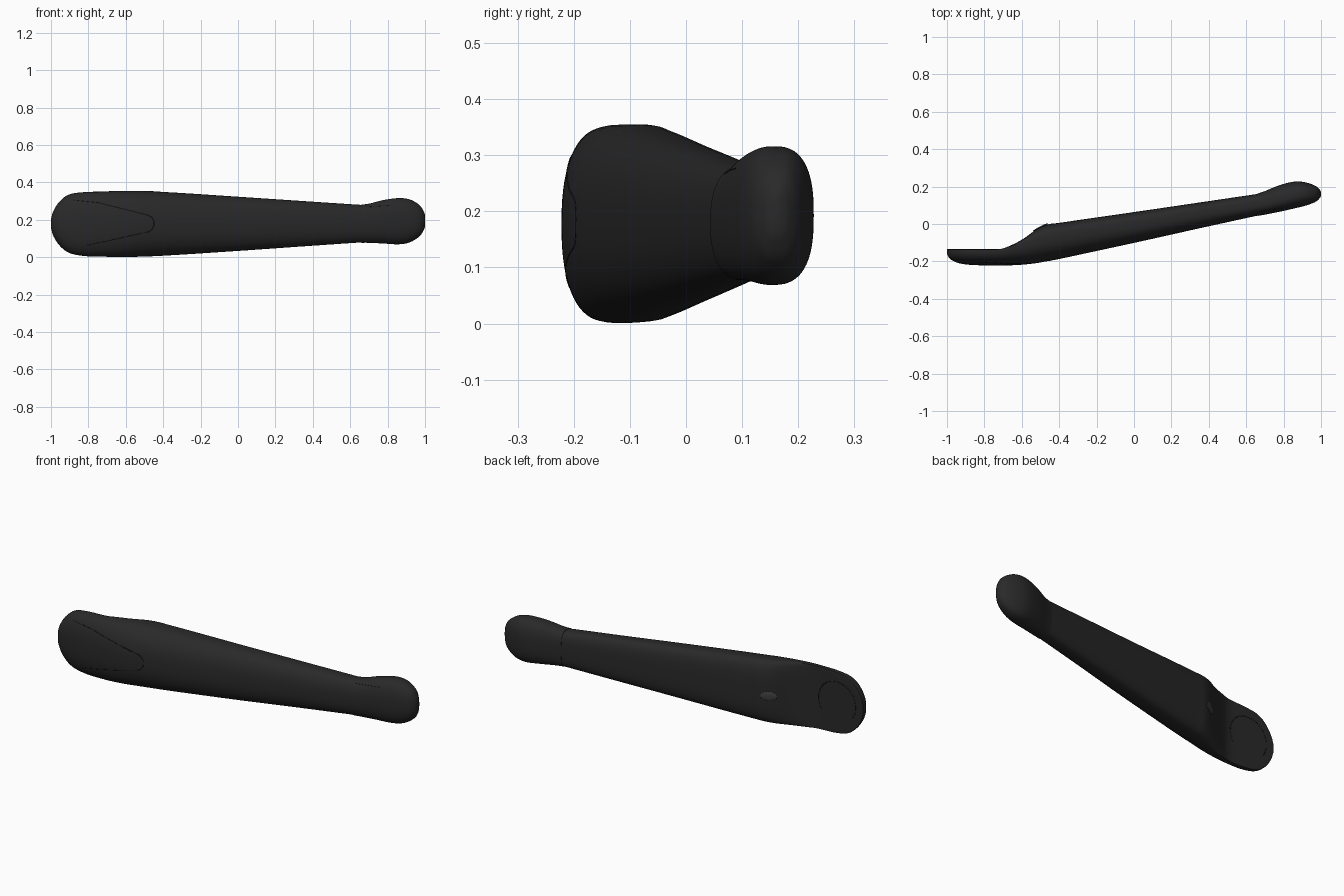
import bpy, math
from mathutils import Vector

if "Cube" in bpy.data.objects:
    bpy.data.objects.remove(bpy.data.objects["Cube"])


def material(name, v):
    m = bpy.data.materials.new(name)
    m.diffuse_color = (v, v, v, 1)
    m.use_nodes = True
    m.node_tree.nodes["Principled BSDF"].inputs["Base Color"].default_value = m.diffuse_color
    return m


rubber = material("dark_rubber", 0.022)
seam_mat = material("seam", 0.012)
light_mat = material("slot", 0.05)


def spline(rows, steps):
    """Catmull-Rom through all columns of the station rows."""
    out = []
    for i in range(len(rows) - 1):
        quad = [rows[max(i - 1, 0)], rows[i], rows[i + 1], rows[min(i + 2, len(rows) - 1)]]
        for s in range(steps):
            t = s / steps
            out.append([0.5 * (2 * b + (c - a) * t + (2 * a - 5 * b + 4 * c - d) * t * t
                               + (3 * b - a - 3 * c + d) * t ** 3) for a, b, c, d in zip(*quad)])
    return out + [list(rows[-1])]


def loft(name, rows, n=64, steps=6):
    """Rows: x, front y, back y, widest y, low z, high z, back squareness."""
    verts, faces = [], []
    rings = spline(rows, steps)
    for x, yf, yb, yw, z0, z1, sq in rings:
        for k in range(n):
            a = 2 * math.pi * k / n
            c, s = math.cos(a), math.sin(a)
            p = sq if s > 0 else 2.4
            z = (z0 + z1) / 2 + (z1 - z0) / 2 * math.copysign(abs(c) ** (2 / p), c)
            y = yw + (yb - yw if s > 0 else yw - yf) * math.copysign(abs(s) ** (2 / p), s)
            verts.append((x, y, z))
    for r in range(len(rings) - 1):
        for k in range(n):
            j = (k + 1) % n
            faces.append((r * n + k, r * n + j, (r + 1) * n + j, (r + 1) * n + k))
    faces.append(tuple(reversed(range(n))))
    faces.append(tuple(range((len(rings) - 1) * n, len(rings) * n)))
    me = bpy.data.meshes.new(name)
    me.from_pydata(verts, [], faces)
    me.materials.append(rubber)
    ob = bpy.data.objects.new(name, me)
    bpy.context.collection.objects.link(ob)
    bpy.context.view_layer.objects.active = ob
    ob.select_set(True)
    bpy.ops.object.mode_set(mode='EDIT')
    bpy.ops.mesh.select_all(action='SELECT')
    bpy.ops.mesh.normals_make_consistent(inside=False)
    bpy.ops.object.mode_set(mode='OBJECT')
    bpy.ops.object.shade_smooth_by_angle(angle=math.radians(40))
    ob.select_set(False)
    return ob


# Tapered arm with the flat round pad at its left end
arm = loft("arm", [
    (-1.00, -0.160, -0.135, -0.140, 0.155, 0.205, 6),
    (-0.985, -0.185, -0.135, -0.142, 0.109, 0.251, 7),
    (-0.95, -0.205, -0.135, -0.142, 0.058, 0.302, 8),
    (-0.90, -0.216, -0.135, -0.142, 0.022, 0.336, 8),
    (-0.82, -0.221, -0.135, -0.141, 0.006, 0.348, 8),
    (-0.72, -0.222, -0.134, -0.135, 0.003, 0.351, 7),
    (-0.66, -0.221, -0.115, -0.122, 0.001, 0.354, 5),
    (-0.59, -0.217, -0.078, -0.105, 0.001, 0.355, 4),
    (-0.52, -0.209, -0.028, -0.085, 0.003, 0.355, 3.5),
    (-0.46, -0.198, -0.002, -0.072, 0.005, 0.353, 3.2),
    (-0.40, -0.187, 0.006, -0.062, 0.008, 0.349, 3.2),
    (-0.25, -0.155, 0.028, -0.040, 0.017, 0.340, 3.2),
    (0.05, -0.090, 0.071, 0.005, 0.037, 0.320, 3.2),
    (0.35, -0.023, 0.115, 0.055, 0.058, 0.300, 3.2),
    (0.67, 0.047, 0.162, 0.105, 0.080, 0.279, 3.2),
])

# Rounded end cap fitted over the narrow end
cap = loft("end_cap", [
    (0.66, 0.043, 0.163, 0.104, 0.077, 0.282, 3.0),
    (0.70, 0.050, 0.176, 0.112, 0.077, 0.286, 2.9),
    (0.78, 0.066, 0.208, 0.135, 0.073, 0.306, 2.7),
    (0.86, 0.084, 0.227, 0.155, 0.069, 0.316, 2.6),
    (0.92, 0.099, 0.222, 0.162, 0.080, 0.308, 2.6),
    (0.97, 0.118, 0.204, 0.163, 0.111, 0.279, 2.6),
    (0.993, 0.138, 0.184, 0.162, 0.145, 0.245, 2.6),
    (1.00, 0.152, 0.168, 0.160, 0.165, 0.225, 2.6),
])


def seam(name, target, path, side, radius=0.003):
    """Thin seam line laid on the surface by casting along y (side -1 front, 1 back)."""
    pts = []
    for (xa, za), (xb, zb) in zip(path, path[1:]):
        for s in range(8):
            t = s / 8
            hit, loc, _, _ = target.ray_cast(Vector((xa + (xb - xa) * t, side, za + (zb - za) * t)),
                                             Vector((0, -side, 0)))
            if hit:
                pts.append(loc)
    cu = bpy.data.curves.new(name, 'CURVE')
    cu.dimensions = '3D'
    cu.bevel_depth = radius
    cu.bevel_resolution = 1
    sp = cu.splines.new('POLY')
    sp.points.add(len(pts) - 1)
    for p, q in zip(sp.points, pts):
        p.co = (q.x, q.y - side * radius * 0.6, q.z, 1)
    cu.materials.append(seam_mat)
    bpy.context.collection.objects.link(bpy.data.objects.new(name, cu))


def arc(cx, cz, r, a0, a1, n=14):
    return [(cx + r * math.cos(math.radians(a0 + (a1 - a0) * i / n)),
             cz + r * math.sin(math.radians(a0 + (a1 - a0) * i / n))) for i in range(n + 1)]


# Tongue-shaped seam on the front, round seam on the back pad, short cap seam
seam("front_tongue_seam", arm,
     [(-0.88, 0.305), (-0.76, 0.293)] + arc(-0.495, 0.18, 0.046, 70, -75) + [(-0.85, 0.055)], -1)
seam("pad_ring_seam", arm, arc(-0.84, 0.18, 0.115, -35, 215, 24), 1)
seam("cap_seam", cap, [(0.68, 0.268), (0.84, 0.278)], -1, 0.002)

# Small oval button where the scoop meets the arm
hit, loc, nrm, _ = arm.ray_cast(Vector((-0.50, 1, 0.17)), Vector((0, -1, 0)))
bpy.ops.mesh.primitive_uv_sphere_add(segments=24, ring_count=12, location=loc)
button = bpy.context.object
button.name = "oval_button"
button.rotation_mode = 'QUATERNION'
button.rotation_quaternion = nrm.to_track_quat('Z', 'Y')
button.scale = (0.045, 0.025, 0.005)
button.data.materials.append(light_mat)
bpy.ops.object.shade_smooth()
